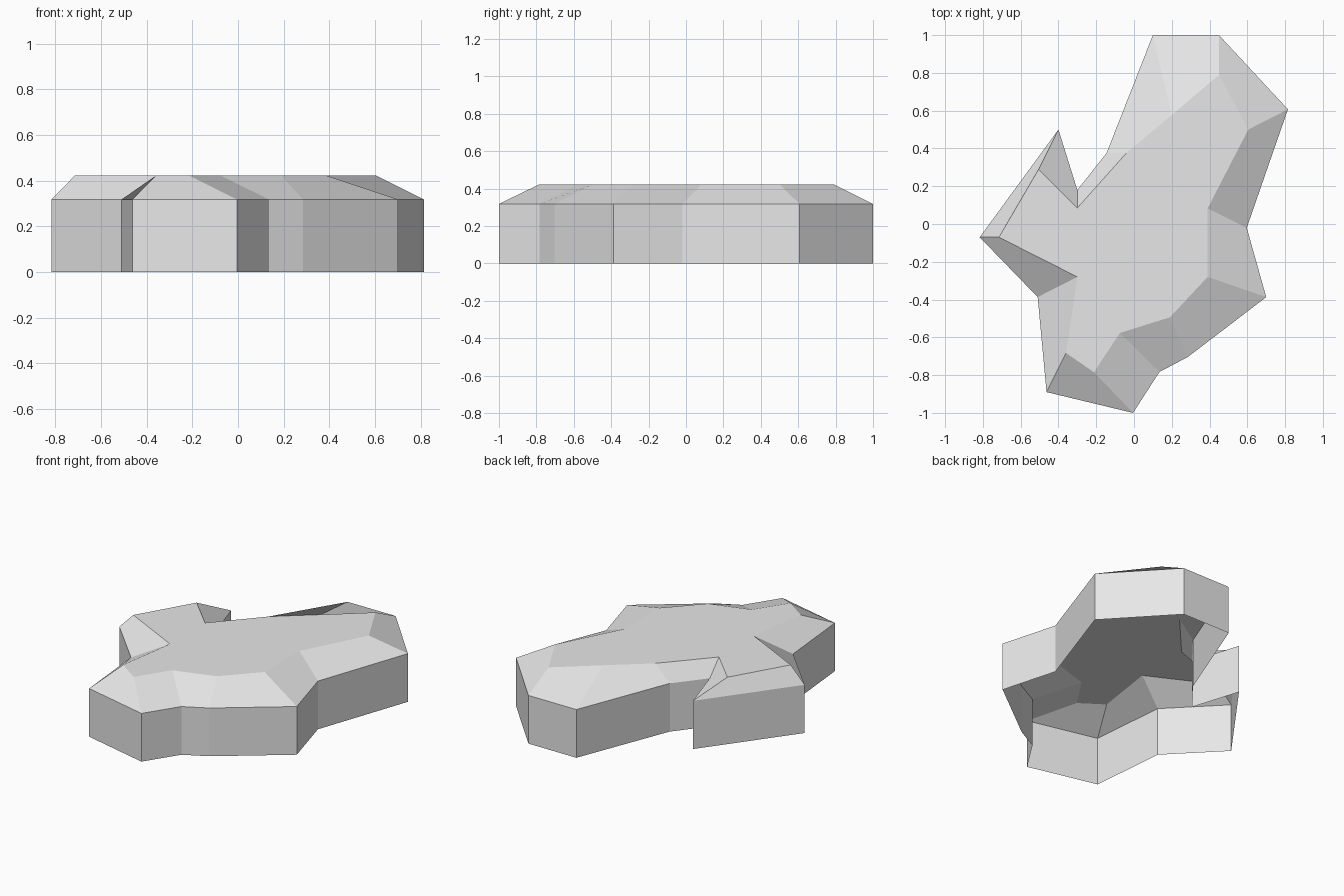
import bpy
import bmesh

if "Cube" in bpy.data.objects:
    bpy.data.objects.remove(bpy.data.objects["Cube"], do_unlink=True)

WALL_TOP, PLATEAU = 0.318, 0.422

# Base outline, counter-clockwise from the back, paired with the plateau rim
outline = [(0.10, 1.0), (-0.145, 0.376), (-0.30, 0.18), (-0.40, 0.50),
           (-0.817, -0.07), (-0.51, -0.387), (-0.463, -0.89), (-0.005, -1.0),
           (0.135, -0.783), (0.285, -0.704), (0.70, -0.387), (0.597, -0.02),
           (0.815, 0.607), (0.45, 1.0)]
rim = [(0.20, 0.577), (-0.04, 0.376), (-0.30, 0.085), (-0.505, 0.29),
       (-0.715, -0.07), (-0.30, -0.28), (-0.36, -0.683), (-0.212, -0.785),
       (-0.075, -0.577), (0.19, -0.494), (0.39, -0.28), (0.39, 0.083),
       (0.605, 0.50), (0.45, 0.79)]

stone = bpy.data.materials.new("light grey")
stone.use_nodes = True
grey = (0.8, 0.8, 0.8, 1)
stone.diffuse_color = grey
for node in stone.node_tree.nodes:
    if node.type == "BSDF_PRINCIPLED":
        node.inputs["Base Color"].default_value = grey


def add_ring(bm, points, z):
    return [bm.verts.new((x, y, z)) for x, y in points]


def bridge(bm, low, high):
    for i in range(len(low)):
        j = (i + 1) % len(low)
        bm.faces.new((low[i], low[j], high[j], high[i]))


# Hollow shell: upright walls, sloping shoulder, flat plateau, open underside
bm = bmesh.new()
foot = add_ring(bm, outline, 0)
shoulder = add_ring(bm, outline, WALL_TOP)
top = add_ring(bm, rim, PLATEAU)
bridge(bm, foot, shoulder)
bridge(bm, shoulder, top)
bm.faces.new(top)

mesh = bpy.data.meshes.new("rock_slab")
bm.to_mesh(mesh)
bm.free()
mesh.materials.append(stone)
slab = bpy.data.objects.new("rock_slab", mesh)
bpy.context.scene.collection.objects.link(slab)
